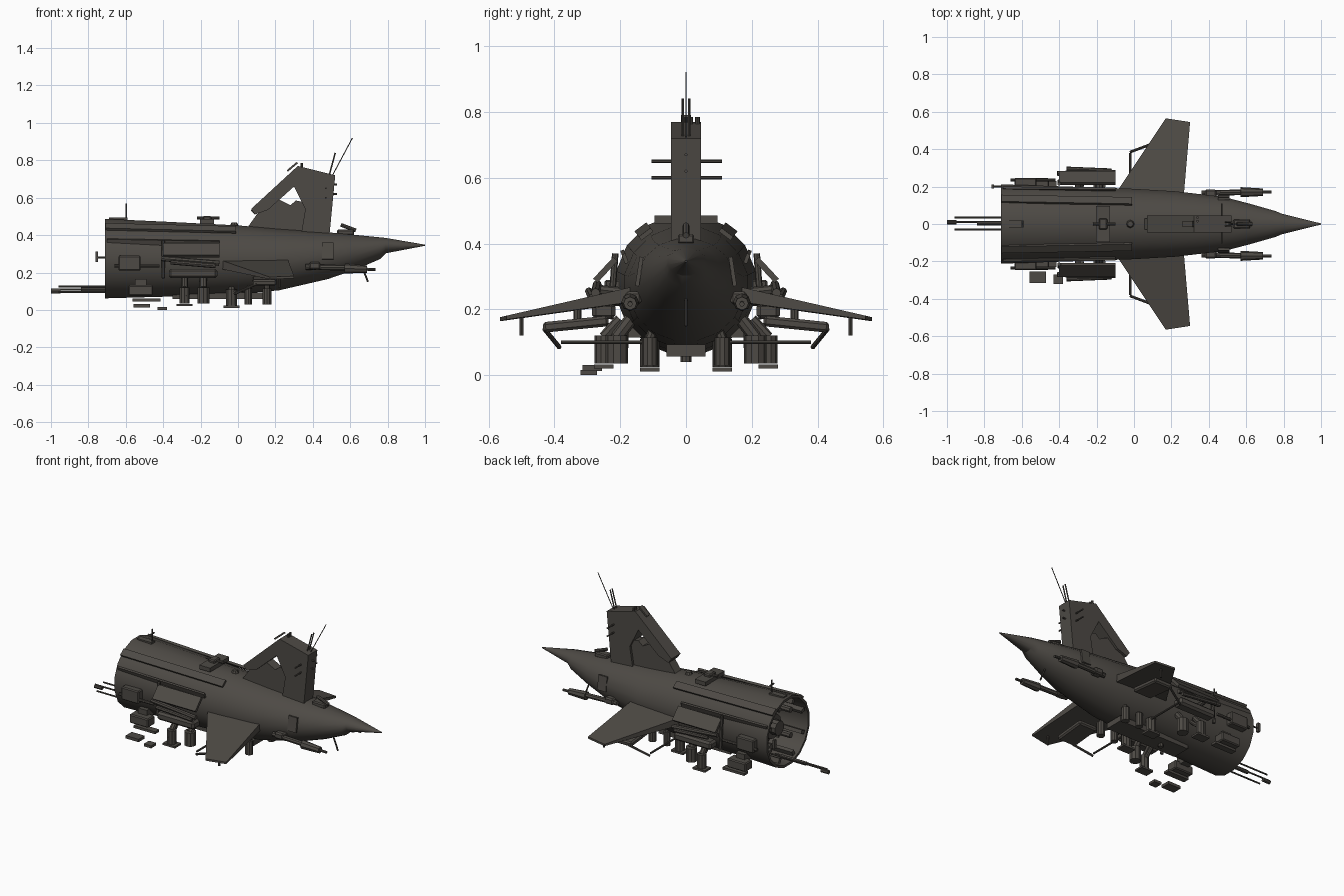
import bpy, bmesh, math
from mathutils import Vector, Matrix

old = bpy.data.objects.get("Cube")
if old:
    bpy.data.objects.remove(old, do_unlink=True)

gunmetal = bpy.data.materials.new("dark_gunmetal")
gunmetal.use_nodes = True
COLOUR = (.075, .068, .059, 1)
gunmetal.diffuse_color = COLOUR
bsdf = gunmetal.node_tree.nodes["Principled BSDF"]
bsdf.inputs["Base Color"].default_value = COLOUR
bsdf.inputs["Roughness"].default_value = .7


def finish(name, bm, smooth=False):
    """Turn a bmesh into a named object with the shared material."""
    bmesh.ops.recalc_face_normals(bm, faces=bm.faces)
    mesh = bpy.data.meshes.new(name)
    bm.to_mesh(mesh)
    bm.free()
    mesh.materials.append(gunmetal)
    obj = bpy.data.objects.new(name, mesh)
    bpy.context.collection.objects.link(obj)
    if smooth:
        bpy.ops.object.select_all(action='DESELECT')
        obj.select_set(True)
        bpy.context.view_layer.objects.active = obj
        bpy.ops.object.shade_smooth_by_angle(angle=math.radians(32))
    return obj


def loft(name, rings, cap_start=True, cap_end=True, smooth=False):
    """Skin a list of point rings that all have the same count."""
    bm = bmesh.new()
    loops = [[bm.verts.new(p) for p in ring] for ring in rings]
    for a, b in zip(loops, loops[1:]):
        for i in range(len(a)):
            j = (i + 1) % len(a)
            bm.faces.new((a[i], a[j], b[j], b[i]))
    if cap_start:
        bm.faces.new(loops[0])
    if cap_end:
        bm.faces.new(loops[-1])
    return finish(name, bm, smooth)


def box(name, centre, size, roll=0, pitch=0, bevel=0):
    bm = bmesh.new()
    turn = Matrix.Rotation(roll, 4, 'X') @ Matrix.Rotation(pitch, 4, 'Y')
    place = Matrix.Translation(centre) @ turn @ Matrix.Diagonal((*size, 1))
    bmesh.ops.create_cube(bm, size=1, matrix=place)
    if bevel:
        bmesh.ops.bevel(bm, geom=bm.edges[:], offset=bevel, segments=1, affect='EDGES')
    return finish(name, bm)


def rod(name, start, end, radius, tip=None, sides=8):
    a, b = Vector(start), Vector(end)
    bm = bmesh.new()
    aim = (b - a).to_track_quat('Z', 'Y').to_matrix().to_4x4()
    bmesh.ops.create_cone(bm, cap_ends=True, segments=sides, radius1=radius,
                          radius2=radius if tip is None else tip, depth=(b - a).length,
                          matrix=Matrix.Translation((a + b) / 2) @ aim)
    return finish(name, bm, smooth=sides > 6)


def slab(name, outline, half_width, taper=1):
    """Side profile in x and z, given thickness across y."""
    return loft(name, [[(x, -half_width, z) for x, z in outline],
                       [(x, half_width * taper, z) for x, z in outline]])


def hull_ring(x, top, bottom, half, scale=1, sides=16):
    mid, tall = (top + bottom) / 2, (top - bottom) / 2 * scale
    turns = [math.tau * (i + .5) / sides for i in range(sides)]
    stretch = 1 / math.cos(math.pi / sides)
    return [(x, half * scale * stretch * math.cos(t), mid + tall * stretch * math.sin(t))
            for t in turns]


# Hull: outer skin from the nose to the open stern, then back in as a hollow bay
STERN = (.487, .062, .212)
stations = [(1, .349, .343, .003), (.79, .385, .303, .055), (.76, .388, .272, .068),
            (.62, .402, .212, .108), (.48, .415, .165, .145), (.22, .432, .105, .175),
            (0, .452, .085, .188), (-.35, .47, .072, .2), (-.71, *STERN)]
rings = [hull_ring(*s) for s in stations]
rings += [hull_ring(-.71, *STERN, scale=.93), hull_ring(-.5, *STERN, scale=.88)]
loft("hull", rings, smooth=True)

# Stern bay: ribs around the wall, engine drum and pipes
for i in range(8):
    t = math.tau * (i + .5) / 8
    y, z = .175 * math.cos(t), .275 + .175 * math.sin(t)
    box(f"bay_rib_{i}", (-.6, y, z), (.2, .03, .022), roll=t)
rod("engine_drum", (-.48, 0, .28), (-.61, 0, .28), .1, .075, 12)
rod("engine_core", (-.6, 0, .28), (-.65, 0, .28), .045, sides=10)
for y in (-.1, .1):
    for z in (.2, .36):
        rod("bay_pipe", (-.48, y, z), (-.66, y, z), .018)

# Tall tail fin with an open window behind its sloping brace
slab("fin_main", [(.32, .77), (.52, .72), (.49, .41), (.34, .42), (.36, .54), (.3, .66)], .045)
slab("fin_brace", [(.32, .77), (.07, .54), (.09, .51), (.16, .535), (.3, .66)], .045)
slab("fin_root", [(.05, .44), (.4, .42), (.38, .57), (.31, .585), (.28, .56),
                  (.22, .59), (.1, .51)], .03)
rod("fin_brace_pipe", (.08, 0, .52), (.3, 0, .73), .016)
box("fin_cap", (.29, 0, .765), (.07, .03, .01), pitch=-.7)
for y in (.015, .035):
    rod("fin_stub", (.34, y, .75), (.34, y, .785), .007)
    rod("fin_aerial", (.485, y - .025, .71), (.52, y - .025, .84), .004, sides=6)
rod("long_aerial", (.5, 0, .71), (.612, 0, .92), .0025, sides=6)
for z in (.6, .65):
    rod("fin_crossbar", (.47, -.105, z), (.47, .11, z), .005, sides=6)
    rod("fin_rear_peg", (.46, 0, z + .02), (.53, 0, z + .02), .005, sides=6)

# Deck fittings along the spine
box("spine_base", (-.165, 0, .473), (.075, .19, .025))
box("spine_turret", (-.165, 0, .488), (.045, .06, .03), bevel=.006)
rod("spine_barrel", (-.22, 0, .492), (-.1, 0, .492), .008)
rod("spine_dome", (-.02, 0, .445), (-.02, 0, .468), .025, .015)
box("stern_plate", (-.64, 0, .487), (.1, .035, .012))
rod("stern_mast", (-.597, 0, .48), (-.597, 0, .57), .004)
rod("stern_mast_bar", (-.597, -.02, .54), (-.597, .02, .54), .005)
box("nose_sensor", (.575, 0, .414), (.09, .05, .03), bevel=.006)
rod("nose_sensor_barrel", (.55, 0, .455), (.63, 0, .425), .01)
rod("nose_probe", (.66, 0, .24), (.695, 0, .15), .005)
box("chin_block", (-.1, 0, .075), (.5, .12, .035))
rod("belly_knob", (-.2, 0, .06), (-.2, 0, .04), .016)

# Long guns under the stern
for y, z, reach in ((-.03, .095, -.96), (.01, .11, -1), (.035, .125, -.96)):
    rod("stern_gun", (-.6, y, z), (reach, y, z), .005)
rod("stern_gun_sleeve", (-.66, .005, .11), (-.84, .005, .11), .012)
rod("stern_gun_muzzle", (-.95, .01, .1), (-1, .01, .1), .012)
rod("stern_bracket", (-.7, .2, .28), (-.75, .2, .28), .005)
box("stern_lamp", (-.755, .2, .285), (.015, .02, .055))

# Fittings repeated on both sides
for side, s in (("left", 1), ("right", -1)):
    def at(x, y, z):
        return (x, s * y, z)

    # Swept, drooping wing with a hanging peg at the tip
    wing = [(-.1, .16, .245), (.17, .565, .17), (.3, .545, .175), (.265, .14, .25)]
    loft(f"wing_{side}", [[at(x, y, z + h * (.024 if y < .3 else .006)) for x, y, z in wing]
                          for h in (1, -1)])
    rod(f"wing_peg_{side}", at(.22, .5, .18), at(.22, .5, .12), .006)
    box(f"wing_tank_{side}", at(.14, .335, .155), (.13, .2, .032), s * -.1, bevel=.008)
    rod(f"wing_pylon_{side}", at(.14, .33, .16), at(.14, .33, .21), .012)
    rod(f"outrigger_{side}", at(-.02, .1, .1), at(-.02, .38, .1), .006)
    rod(f"outrigger_strut_{side}", at(-.02, .385, .085), at(.1, .43, .14), .007)

    # Cheek guns beside the nose
    rod(f"cheek_arm_{side}", at(.36, .165, .23), at(.6, .17, .225), .015)
    rod(f"cheek_gun_{side}", at(.57, .17, .222), at(.69, .17, .218), .027, .02)
    rod(f"cheek_muzzle_{side}", at(.68, .17, .218), at(.735, .17, .216), .008)
    box(f"cheek_mount_{side}", at(.41, .16, .235), (.06, .05, .04), bevel=.008)
    box(f"cheek_panel_{side}", at(.48, .142, .315), (.06, .012, .09), s * .15)

    # Long raised strips on the upper hull
    box(f"deck_strip_{side}", at(-.36, .128, .437), (.7, .045, .014), s * -.65, .03)
    box(f"shoulder_strip_{side}", at(-.4, .187, .36), (.6, .012, .03), s * -.35, .02)

    # Flank weapon rack on a post
    rod(f"rack_post_{side}", at(-.4, .23, .17), at(-.4, .215, .37), .01)
    box(f"rack_plate_{side}", at(-.25, .245, .32), (.3, .018, .09), s * .75)
    rod(f"rack_rail_{side}", at(-.41, .27, .275), at(-.1, .275, .25), .014)
    box(f"rack_pod_{side}", at(-.24, .25, .195), (.26, .07, .05), bevel=.012)
    rod(f"rack_barrel_{side}", at(-.36, .295, .255), at(-.12, .285, .235), .012)
    rod(f"rack_link_{side}", at(-.3, .17, .25), at(-.3, .27, .26), .015)
    box(f"flank_box_{side}", at(-.58, .222, .25), (.12, .05, .08), bevel=.006)
    rod(f"flank_pipe_{side}", at(-.66, .235, .235), at(-.42, .235, .235), .009)

    # Belly canisters with flanged feet
    for x, y, low, r in ((-.285, .25, .035, .028), (-.185, .21, .035, .034),
                         (-.035, .11, .025, .03), (.055, .11, .03, .022),
                         (.155, .11, .03, .024)):
        rod(f"belly_canister_{side}", at(x, y, low), at(x, y, low + .085), r, sides=10)
        rod(f"belly_neck_{side}", at(x, y, low + .08), at(x, y * .8, .17), r * .6)
        if low < .03 or y > .24:
            box(f"canister_foot_{side}", at(x, y, low - .008), (.085, .06, .012))
    rod(f"canister_brace_{side}", at(-.285, .27, .07), at(-.285, .16, .17), .012)
    box(f"belly_crate_{side}", at(-.52, .21, .105), (.13, .07, .055), bevel=.006)
    box(f"crate_hanger_{side}", at(-.52, .17, .14), (.06, .07, .05))
    box(f"crate_skid_{side}", at(-.49, .21, .053), (.15, .04, .015))

# Loose plates hanging below the right flank
box("drop_plate_long", (-.515, -.285, .022), (.09, .06, .018))
box("drop_plate_short", (-.405, -.295, .008), (.05, .05, .016))
